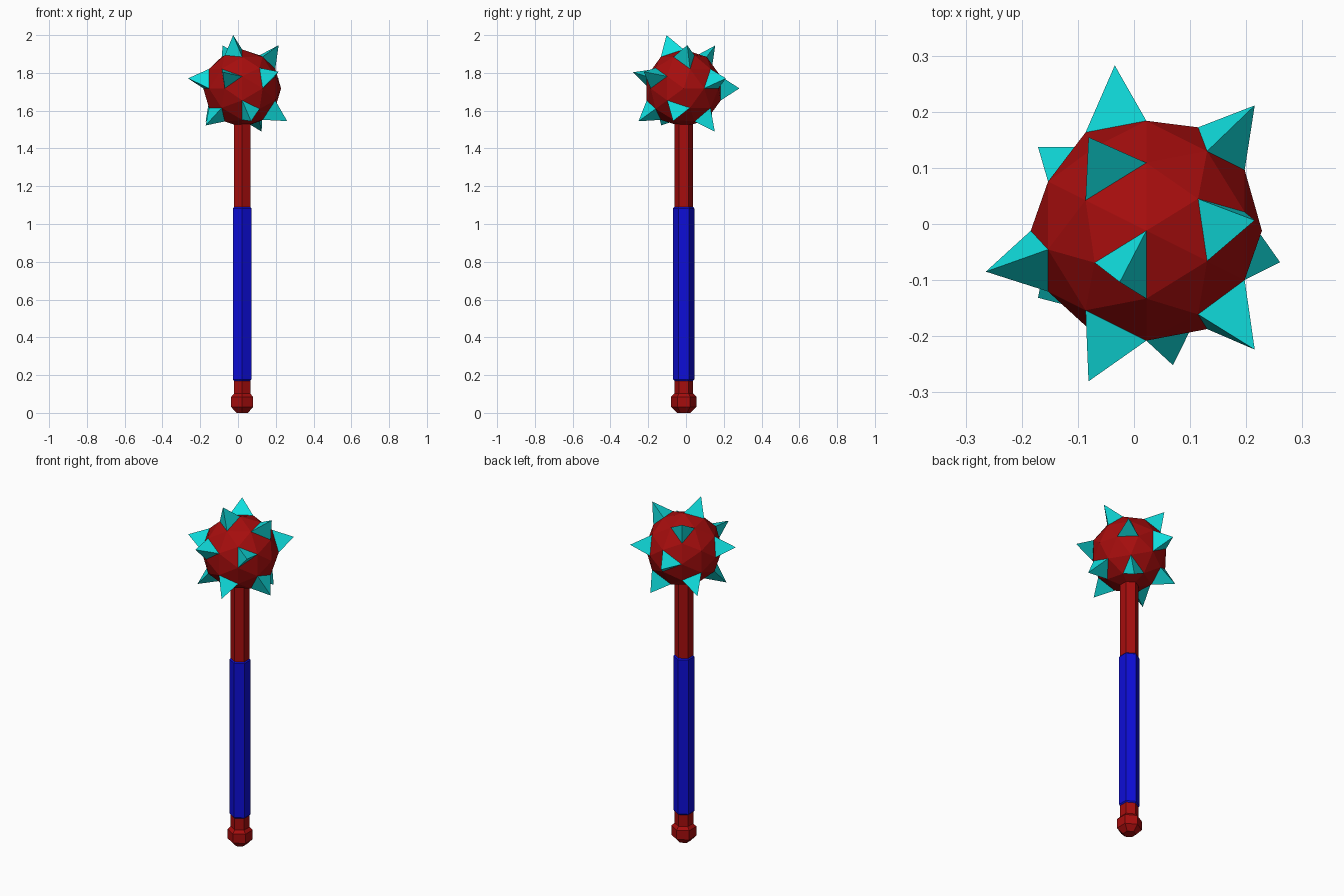
import bpy
import bmesh
from math import cos, sin, pi, radians
from mathutils import Matrix, Vector

if "Cube" in bpy.data.objects:
    bpy.data.objects.remove(bpy.data.objects["Cube"], do_unlink=True)

AXIS = Vector((0.022, -0.012, 0))    # centre line of the shaft
HEAD_Z, HEAD_R, SPIKE_R = 1.718, 0.206, 0.3


def material(name, rgb):
    mat = bpy.data.materials.new(name)
    mat.use_nodes = True
    mat.diffuse_color = (*rgb, 1)
    mat.node_tree.nodes["Principled BSDF"].inputs["Base Color"].default_value = (*rgb, 1)
    return mat


red = material("dark_red", (0.38, 0.004, 0.004))
blue = material("deep_blue", (0.004, 0.004, 0.68))
cyan = material("bright_cyan", (0.005, 0.73, 0.73))


def add_object(name, bm, *mats):
    bmesh.ops.recalc_face_normals(bm, faces=bm.faces)
    mesh = bpy.data.meshes.new(name)
    bm.to_mesh(mesh)
    bm.free()
    for mat in mats:
        mesh.materials.append(mat)
    obj = bpy.data.objects.new(name, mesh)
    obj.location = AXIS
    bpy.context.collection.objects.link(obj)
    return obj


def hex_lathe(name, profile, mat, sides=6):
    """Six-sided turned solid from (radius, height) pairs, corners on the y axis."""
    bm = bmesh.new()
    rings = []
    for r, z in profile:
        angles = [pi / 2 + 2 * pi * i / sides for i in range(sides)]
        rings.append([bm.verts.new((r * cos(a), r * sin(a), z)) for a in angles])
    for low, high in zip(rings, rings[1:]):
        for i in range(sides):
            j = (i + 1) % sides
            bm.faces.new((low[i], low[j], high[j], high[i]))
    bm.faces.new(rings[0])
    bm.faces.new(rings[-1])
    return add_object(name, bm, mat)


# Shaft, grip and pommel
hex_lathe("shaft", [(0.05, 0.1), (0.05, 1.6)], red)
hex_lathe("grip", [(0.05, 0.17), (0.056, 0.177), (0.056, 1.083), (0.05, 1.09)], blue)
hex_lathe("pommel", [(0.035, 0), (0.067, 0.031), (0.067, 0.085), (0.035, 0.117)], red)

# Faceted head, turned so that an edge midpoint is on top
bm = bmesh.new()
bmesh.ops.create_icosphere(bm, subdivisions=2, radius=HEAD_R)
tilt = radians(31.717)
bmesh.ops.rotate(bm, verts=bm.verts, cent=(0, 0, 0),
                 matrix=Matrix.Rotation(tilt, 3, 'Z') @ Matrix.Rotation(-tilt, 3, 'Y'))
for v in bm.verts:
    v.co = v.co.normalized() * HEAD_R

# Spikes: the facet nearest each direction is pulled out to a point
spike_directions = [
    (-0.04, -0.10, 0.28), (-0.10, 0.16, 0.22), (0.20, 0.02, 0.22),
    (-0.05, 0.29, 0.00), (0.20, 0.22, 0.05), (-0.29, -0.07, 0.05),
    (-0.10, -0.27, 0.09), (0.20, -0.21, 0.08), (-0.19, 0.15, -0.17),
    (-0.19, -0.12, -0.19), (0.05, -0.24, -0.17), (0.24, -0.05, -0.17),
    (0.10, 0.16, -0.22),
]
facets = list(bm.faces)
chosen = {max(facets, key=lambda f: f.calc_center_median().normalized().dot(Vector(d).normalized()))
          for d in spike_directions}
for facet in chosen:
    tip = bm.verts.new(facet.calc_center_median().normalized() * SPIKE_R)
    corners = list(facet.verts)
    bm.faces.remove(facet)
    for a, b in zip(corners, corners[1:] + corners[:1]):
        bm.faces.new((a, b, tip)).material_index = 1
bmesh.ops.translate(bm, verts=bm.verts, vec=(0, 0, HEAD_Z))
add_object("spiked_head", bm, red, cyan)
